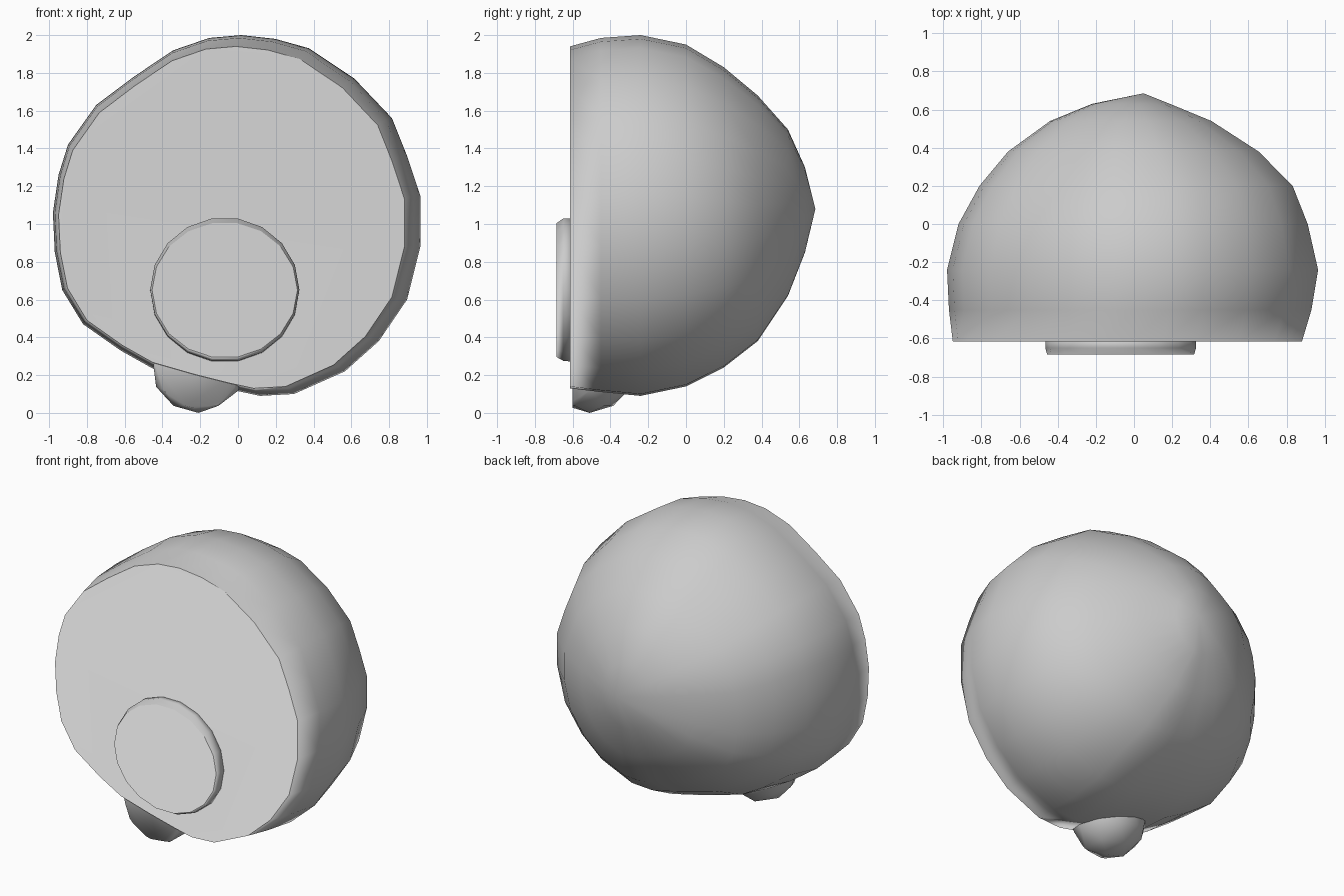
import bpy, bmesh, math
from mathutils import Vector

if "Cube" in bpy.data.objects:
    bpy.data.objects.remove(bpy.data.objects["Cube"])


def finish(name, bm):
    bmesh.ops.recalc_face_normals(bm, faces=bm.faces)
    for f in bm.faces:
        f.smooth = True
    me = bpy.data.meshes.new(name)
    bm.to_mesh(me)
    bm.free()
    ob = bpy.data.objects.new(name, me)
    bpy.context.collection.objects.link(ob)
    return ob


def loft(name, outline, rings, tip=None):
    """Skin rings (y, xmin, xmax, zmin, zmax) using a unit outline; first ring is the flat front."""
    bm = bmesh.new()
    loops = []
    for y, x0, x1, z0, z1 in rings:
        cx, cz = (x0 + x1) / 2, (z0 + z1) / 2
        loops.append([bm.verts.new((cx + u * (x1 - x0) / 2, y, cz + v * (z1 - z0) / 2))
                      for u, v in outline])
    n = len(outline)
    for a, b in zip(loops, loops[1:]):
        for i in range(n):
            j = (i + 1) % n
            bm.faces.new((a[i], a[j], b[j], b[i]))
    front = bm.faces.new(loops[0])
    if tip:
        t = bm.verts.new(tip)
        for i in range(n):
            bm.faces.new((loops[-1][i], loops[-1][(i + 1) % n], t))
    else:
        bm.faces.new(loops[-1])
    # narrow inset keeps the front flat while its rim shades softly
    bmesh.ops.inset_individual(bm, faces=[front], thickness=0.04)
    return finish(name, bm)


# Lumpy half ball with a flat front
pts = [(.02, 2), (.2, 1.98), (.38, 1.93), (.62, 1.77), (.82, 1.56), (.9, 1.36), (.97, 1.15),
       (.97, .88), (.9, .6), (.75, .38), (.57, .22), (.3, .1), (.12, .09), (-.02, .12),
       (-.22, .17), (-.45, .235), (-.62, .33), (-.82, .47), (-.93, .65), (-.97, .85),
       (-.98, 1.06), (-.95, 1.26), (-.9, 1.42), (-.75, 1.63), (-.55, 1.78), (-.34, 1.92),
       (-.15, 1.985)]
outline = [(x / .98, (z - 1.045) / .955) for x, z in pts]
loft("body", outline, [
    (-.615, -.95, .89, .13, 1.94),
    (-.45, -.97, .94, .11, 1.985),
    (-.24, -.98, .975, .09, 2.0),
    (0, -.92, .92, .14, 1.95),
    (.2, -.81, .84, .24, 1.83),
    (.38, -.66, .66, .38, 1.68),
    (.54, -.44, .41, .62, 1.5),
    (.63, -.22, .19, .85, 1.3),
], tip=(.05, .685, 1.08))

# Raised round disc on the front
circle = [(math.cos(i * math.tau / 18), math.sin(i * math.tau / 18)) for i in range(18)]
loft("front_disc", circle, [
    (-.685, -.455, .315, .29, 1.01),
    (-.65, -.465, .325, .27, 1.035),
    (-.6, -.465, .325, .265, 1.035),
])

# Small faceted lump underneath, cut flat at the front
bm = bmesh.new()
bmesh.ops.create_icosphere(bm, subdivisions=2, radius=.25)
bmesh.ops.translate(bm, verts=bm.verts, vec=Vector((-.21, -.51, .25)))
cut = bmesh.ops.bisect_plane(bm, geom=bm.verts[:] + bm.edges[:] + bm.faces[:],
                             plane_co=(0, -.6, 0), plane_no=(0, -1, 0), clear_outer=True)
bmesh.ops.holes_fill(bm, edges=[e for e in bm.edges if e.is_boundary])
finish("bottom_lump", bm)
